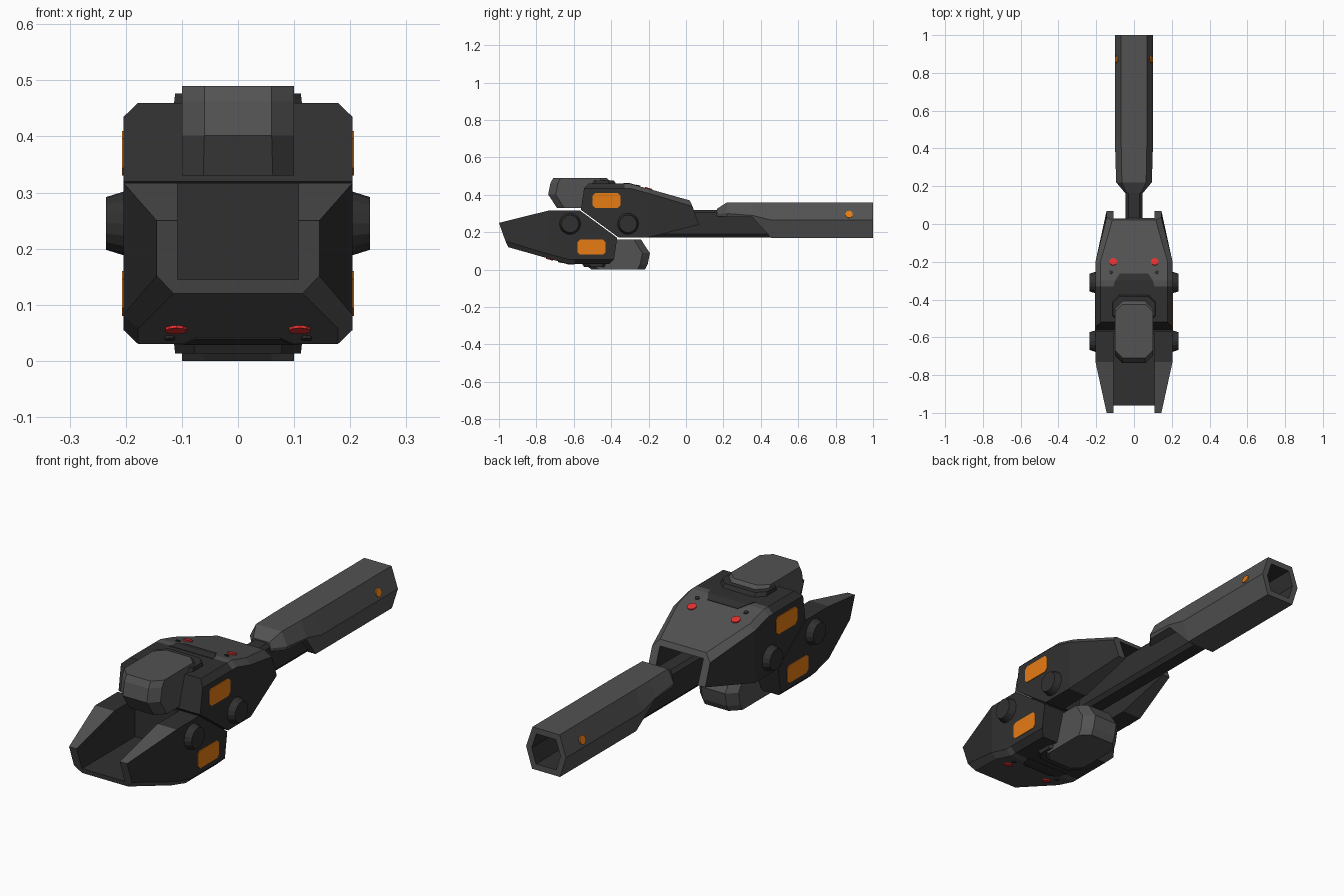
import bpy, bmesh, math
from mathutils import Matrix, Vector

if "Cube" in bpy.data.objects:
    bpy.data.objects.remove(bpy.data.objects["Cube"])


def material(name, rgb):
    m = bpy.data.materials.new(name)
    m.diffuse_color = (*rgb, 1)
    m.use_nodes = True
    m.node_tree.nodes["Principled BSDF"].inputs["Base Color"].default_value = m.diffuse_color
    return m


DARK = material("dark_grey", (0.03, 0.03, 0.03))
LIGHT = material("light_grey", (0.085, 0.085, 0.085))
ORANGE = material("orange", (0.88, 0.22, 0.008))
RED = material("red", (0.8, 0.03, 0.03))


def finish(name, bm, mats, rule=None):
    bmesh.ops.recalc_face_normals(bm, faces=bm.faces)
    if rule:
        for f in bm.faces:
            f.material_index = rule(f)
    me = bpy.data.meshes.new(name)
    bm.to_mesh(me)
    bm.free()
    for m in mats:
        me.materials.append(m)
    ob = bpy.data.objects.new(name, me)
    bpy.context.collection.objects.link(ob)
    return ob


def loft(name, rings, mats, rule=None, mirror=True):
    """Skin rings of points; half rings are mirrored across x."""
    bm = bmesh.new()
    loops = []
    for r in rings:
        pts = list(r)
        if mirror:
            pts += [(-x, y, z) for x, y, z in reversed(r)]
        loops.append([bm.verts.new(p) for p in pts])
    n = len(loops[0])
    for a, b in zip(loops, loops[1:]):
        for i in range(n):
            j = (i + 1) % n
            bm.faces.new((a[i], a[j], b[j], b[i]))
    bm.faces.new(loops[0])
    bm.faces.new(loops[-1])
    return finish(name, bm, mats, rule)


def disc(name, loc, normal, r1, r2, depth, mat, seg=12):
    """Short cylinder with its axis along the normal."""
    bm = bmesh.new()
    rot = Vector(normal).to_track_quat('Z', 'Y').to_matrix().to_4x4()
    bmesh.ops.create_cone(bm, cap_ends=True, segments=seg, radius1=r1, radius2=r2,
                          depth=depth, matrix=Matrix.Translation(loc) @ rot)
    return finish(name, bm, [mat])


def octagon(x, y0, y1, z, c):
    """Chamfered rectangle at height z."""
    return [(x - c, y0, z), (x, y0 + c, z), (x, y1 - c, z), (x - c, y1, z),
            (c - x, y1, z), (-x, y1 - c, z), (-x, y0 + c, z), (c - x, y0, z)]


upper = []

# Upper shell: lofted wedge with chamfered shoulders
shell = loft("upper_shell", [
    [(.178, -.52, .46), (.204, -.545, .435), (.204, -.562, .32)],
    [(.178, -.33, .46), (.204, -.33, .435), (.204, -.362, .173)],
    [(.178, -.30, .46), (.204, -.30, .435), (.204, -.30, .173)],
    [(.178, -.20, .432), (.204, -.20, .408), (.204, -.20, .173)],
    [(.115, .02, .37), (.145, .035, .338), (.145, .07, .24)]],
    [DARK, LIGHT],
    lambda f: int(abs(f.normal.x) < .9 and (
        (f.calc_center_median().y > -.33 and f.normal.z > .3)
        or f.calc_center_median().y > -.1)))

# Channel cut through the shell for the arm
cutter = loft("channel_cutter", [
    [(.108, y, .345), (.108, y, .05)] for y in (-.35, .2)], [DARK, LIGHT])
mod = shell.modifiers.new("channel", 'BOOLEAN')
mod.object, mod.operation, mod.solver = cutter, 'DIFFERENCE', 'EXACT'
dg = bpy.context.evaluated_depsgraph_get()
baked = bpy.data.meshes.new_from_object(shell.evaluated_get(dg))
shell.modifiers.clear()
shell.data = baked
bpy.data.objects.remove(cutter)
upper.append(shell)

# Overhanging cap block and its collar
upper.append(loft("upper_cap", [
    octagon(.1, -.69, -.41, .33, .038),
    octagon(.1, -.737, -.39, .402, .04),
    octagon(.1, -.725, -.39, .462, .04),
    octagon(.1, -.71, -.425, .49, .04)], [LIGHT], mirror=False))
upper.append(loft("upper_collar", [
    octagon(.115, -.525, -.37, .45, .035),
    octagon(.112, -.515, -.385, .477, .035)], [DARK], mirror=False))

# Dark notch panel in front of the cap
upper.append(loft("upper_notch_panel", [
    [(.11, -.335, .462), (.11, -.335, .457)],
    [(.10, -.30, .462), (.10, -.30, .457)],
    [(.075, -.262, .4515), (.075, -.262, .4465)]], [DARK]))

# Side hubs, orange plates, red lamps and small bolts
slope = (0, .28, .96)
for s, side in ((1, "right"), (-1, "left")):
    upper.append(disc(f"upper_hub_{side}", (s * .2175, -.31, .245), (s, 0, 0),
                      .058, .047, .035, DARK, 16))
    c = .014
    outline = [(-.50 + c, .33), (-.35 - c, .33), (-.35, .33 + c), (-.35, .41 - c),
               (-.35 - c, .41), (-.50 + c, .41), (-.50, .41 - c), (-.50, .33 + c)]
    upper.append(loft(f"upper_orange_plate_{side}", [
        [(s * x, y, z) for y, z in outline] for x in (.2, .207)],
        [ORANGE], mirror=False))
    upper.append(disc(f"upper_lamp_{side}", (s * .11, -.20, .433), slope,
                      .02, .02, .008, RED, 10))
    upper.append(disc(f"upper_bolt_{side}", (s * .122, -.255, .448), slope,
                      .01, .01, .008, DARK, 8))

# Lower half: the same parts turned half a revolution about x
turn = Matrix.Translation((0, -.93, .49)) @ Matrix.Rotation(math.pi, 4, 'X')
for ob in upper:
    low = ob.copy()
    low.name = ob.name.replace("upper", "lower")
    low.matrix_world = turn
    bpy.context.collection.objects.link(low)

# Arm running out of the upper channel
loft("arm", [
    [(.03, -.28, .32), (.045, -.29, .305), (.045, -.33, .19), (.03, -.335, .172)],
    [(.03, .5, .32), (.045, .5, .305), (.045, .5, .19), (.03, .5, .172)]], [DARK])


# Barrel: hexagonal sleeve with a stepped start and a hollow end
def hexa(y, k=1):
    return [(x * k, y, .265 + (z - .265) * k)
            for x, z in ((.068, .36), (.1, .265), (.07, .17))]


loft("barrel", [
    [(.04, .165, .325), (.048, .165, .30), (.045, .165, .285)],
    [(.064, .22, .36), (.094, .22, .30), (.088, .22, .283)],
    [(.067, .355, .36), (.099, .355, .29), (.094, .355, .28)],
    hexa(.455), hexa(1), hexa(1, .72), hexa(.7, .72)],
    [LIGHT, DARK],
    lambda f: int(f.calc_center_median().y > .65 and
                  max(abs(v.co.x) for v in f.verts) < .08 and
                  max(v.co.z for v in f.verts) < .35 and
                  min(v.co.z for v in f.verts) > .18))

# Orange markers on the barrel
for s, side in ((1, "right"), (-1, "left")):
    disc(f"barrel_marker_{side}", (s * .091, .872, .295), (s * .95, 0, .32),
         .02, .02, .008, ORANGE, 10)
